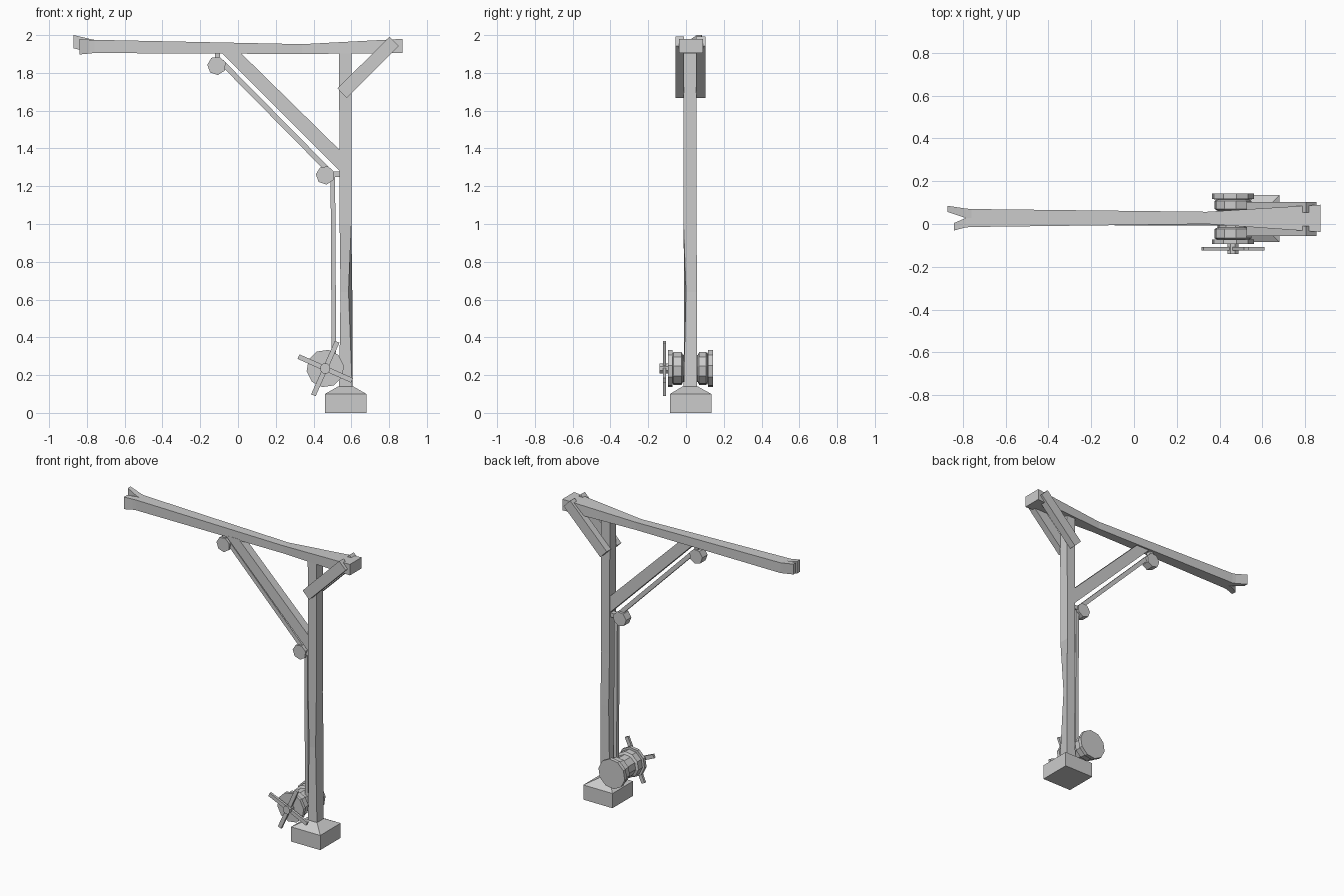
import bpy, bmesh, math
from mathutils import Vector

if "Cube" in bpy.data.objects:
    bpy.data.objects.remove(bpy.data.objects["Cube"])


def finish(bm, name):
    bmesh.ops.recalc_face_normals(bm, faces=bm.faces)
    me = bpy.data.meshes.new(name)
    bm.to_mesh(me)
    bm.free()
    ob = bpy.data.objects.new(name, me)
    bpy.context.collection.objects.link(ob)
    return ob


def loft_into(bm, rings):
    """Skin a list of equal-length point rings and cap both ends."""
    rows = [[bm.verts.new(p) for p in r] for r in rings]
    n = len(rows[0])
    for a, b in zip(rows, rows[1:]):
        for i in range(n):
            j = (i + 1) % n
            bm.faces.new((a[i], a[j], b[j], b[i]))
    bm.faces.new(rows[0])
    bm.faces.new(rows[-1])


def loft(name, *ring_sets):
    bm = bmesh.new()
    for rings in ring_sets:
        loft_into(bm, rings)
    return finish(bm, name)


def ring_x(x, y0, y1, z0, z1):
    return [(x, y0, z0), (x, y1, z0), (x, y1, z1), (x, y0, z1)]


def ring_z(z, x0, x1, y0, y1):
    return [(x0, y0, z), (x1, y0, z), (x1, y1, z), (x0, y1, z)]


def slab(name, outline, y0, y1):
    """Extrude an (x, z) outline along y."""
    return loft(name, [[(x, y, z) for x, z in outline] for y in (y0, y1)])


def bar(name, a, b, width, y0, y1):
    """Straight bar between two (x, z) points."""
    a, b = Vector(a), Vector(b)
    d = (b - a).normalized() * width / 2
    n = Vector((-d.y, d.x))
    return slab(name, [a + n, b + n, b - n, a - n], y0, y1)


def lathe(name, cx, cz, profile, sides, turn=0.0):
    """Faceted turned part along y from (y, radius) pairs."""
    angs = [turn + math.tau * i / sides for i in range(sides)]
    return loft(name, [[(cx + r * math.cos(t), y, cz + r * math.sin(t)) for t in angs]
                       for y, r in profile])


# Stone footing with sloped shoulders
loft("footing", [ring_z(0, .46, .68, -.085, .135), ring_z(.1, .46, .68, -.085, .135),
                 ring_z(.14, .53, .61, -.018, .062)])

# Upright post, with one worn corner midway
post = [ring_z(.12, .535, .605, -.013, .058), ring_z(.64, .543, .605, -.01, .058),
        ring_z(1.0, .538, .6, -.013, .056), ring_z(1.92, .535, .602, -.013, .056)]
post[1][1] = (.585, .0, .64)
loft("post", post)

# Top beam with a forked end
loft("beam",
     [ring_x(.87, -.037, .09, 1.905, 1.98), ring_x(.34, 0, .057, 1.9, 1.952),
      ring_x(-.76, -.014, .07, 1.905, 1.975)],
     [ring_x(-.76, -.014, .028, 1.905, 1.975), ring_x(-.785, -.016, .028, 1.903, 1.975),
      ring_x(-.84, -.03, .005, 1.897, 1.98)],
     [ring_x(-.76, .028, .07, 1.905, 1.975), ring_x(-.785, .028, .072, 1.91, 1.98),
      ring_x(-.87, .056, .085, 1.93, 2.0)])

# Long diagonal strut under the beam
slab("strut", [(-.09, 1.91), (.01, 1.91), (.545, 1.385), (.545, 1.275)], -.006, .05)

# Pair of corner braces
for side, y0, y1 in (("front", -.056, -.01), ("back", .054, .102)):
    bar(side + "_brace", (.827, 1.967), (.551, 1.693), .07, y0, y1)

# Pulleys and their brackets
for name, x, z in (("upper_pulley", -.113, 1.838), ("lower_pulley", .462, 1.258)):
    lathe(name, x, z, [(.0, .05), (.056, .05)], 7, .35)
bar("upper_bracket", (-.109, 1.86), (-.109, 1.91), .028, .01, .046)
bar("lower_bracket", (.48, 1.263), (.54, 1.263), .028, .01, .046)

# Rope runs
bar("diagonal_rope", (-.09, 1.86), (.49, 1.272), .028, .014, .04)
bar("vertical_rope", (.502, 1.25), (.508, .27), .024, .014, .04)

# Winch drum with end flanges
lathe("winch_drum", .462, .235,
      [(-.094, .1), (-.072, .1), (-.072, .077), (-.066, .088), (-.024, .088), (-.016, .072),
       (.062, .072), (.07, .088), (.107, .088), (.114, .077), (.117, .1), (.142, .1)],
      10, .15)

# Winch hub and crossed handles
lathe("winch_hub", .462, .235, [(-.14, .028), (-.085, .028)], 8, .39)
for i in range(4):
    t = math.radians(66 + 90 * i)
    d = Vector((math.cos(t), math.sin(t)))
    c = Vector((.462, .235))
    bar("winch_handle_%d" % (i + 1), c, c + d * .155, .026, -.123, -.107)
